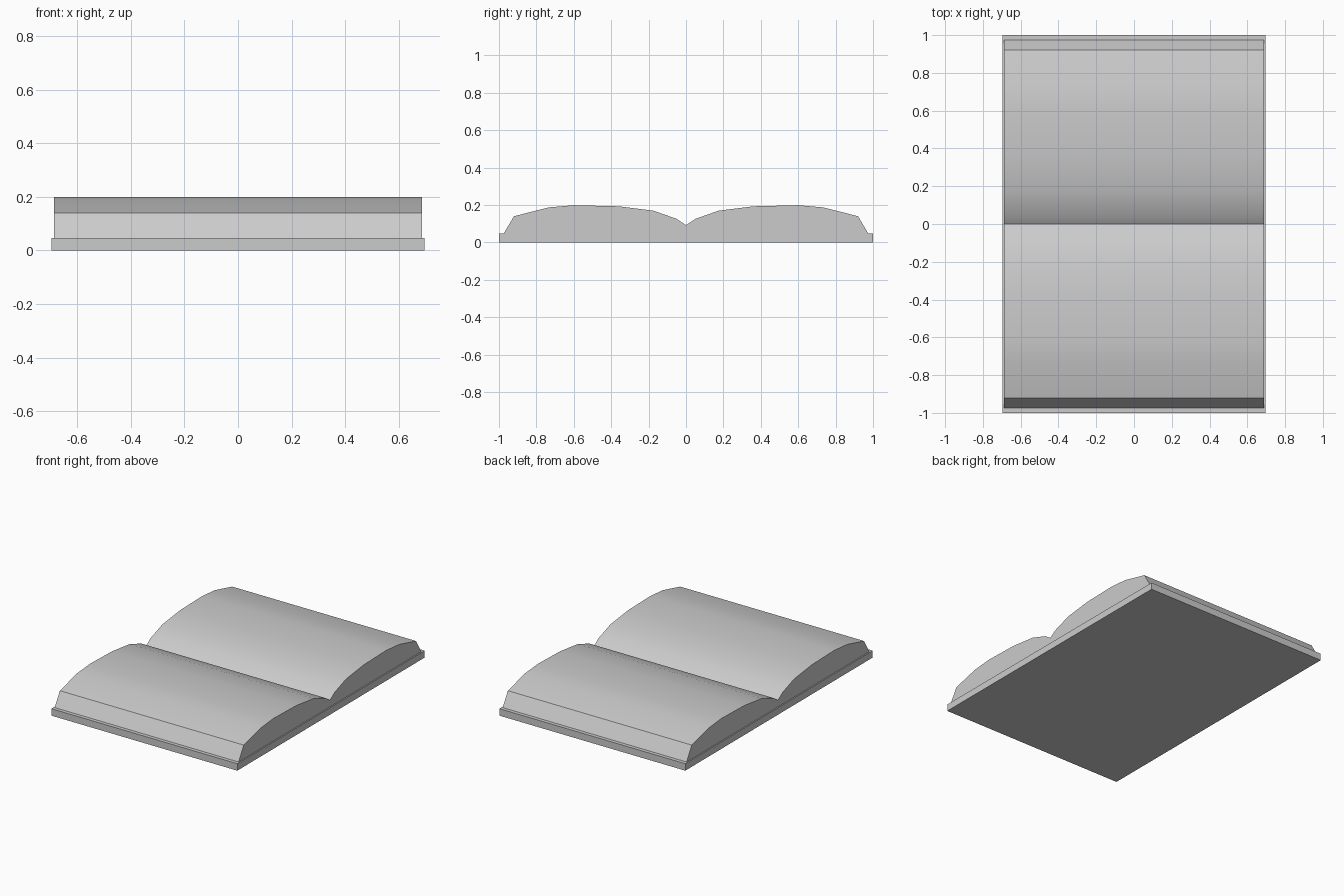
import bpy, math

if "Cube" in bpy.data.objects:
    bpy.data.objects.remove(bpy.data.objects["Cube"])

COVER_TOP = 0.047


def extrude_profile(name, profile, half_width):
    """Sweep a closed (y, z) outline along x."""
    n = len(profile)
    verts = [(x, y, z) for x in (-half_width, half_width) for y, z in profile]
    faces = [tuple(reversed(range(n))), tuple(range(n, 2 * n))]
    faces += [(i, (i + 1) % n, n + (i + 1) % n, n + i) for i in range(n)]
    mesh = bpy.data.meshes.new(name)
    mesh.from_pydata(verts, [], faces)
    obj = bpy.data.objects.new(name, mesh)
    bpy.context.collection.objects.link(obj)
    return obj


# Flat cover board under the open book
cover = extrude_profile("cover", [(-1, 0), (1, 0), (1, COVER_TOP), (-1, COVER_TOP)], 0.695)

# Page block: one half outline from fore edge to gutter, mirrored in y
half = [(0.975, COVER_TOP), (0.92, 0.14), (0.735, 0.187), (0.6, 0.199),
        (0.36, 0.193), (0.175, 0.17), (0.05, 0.126)]
outline = half + [(0, 0.092)] + [(-y, z) for y, z in reversed(half)]
pages = extrude_profile("pages", outline, 0.687)

# Smooth curved pages, sharp gutter and fore edges
bpy.ops.object.select_all(action='DESELECT')
pages.select_set(True)
bpy.context.view_layer.objects.active = pages
bpy.ops.object.shade_smooth_by_angle(angle=math.radians(30))
